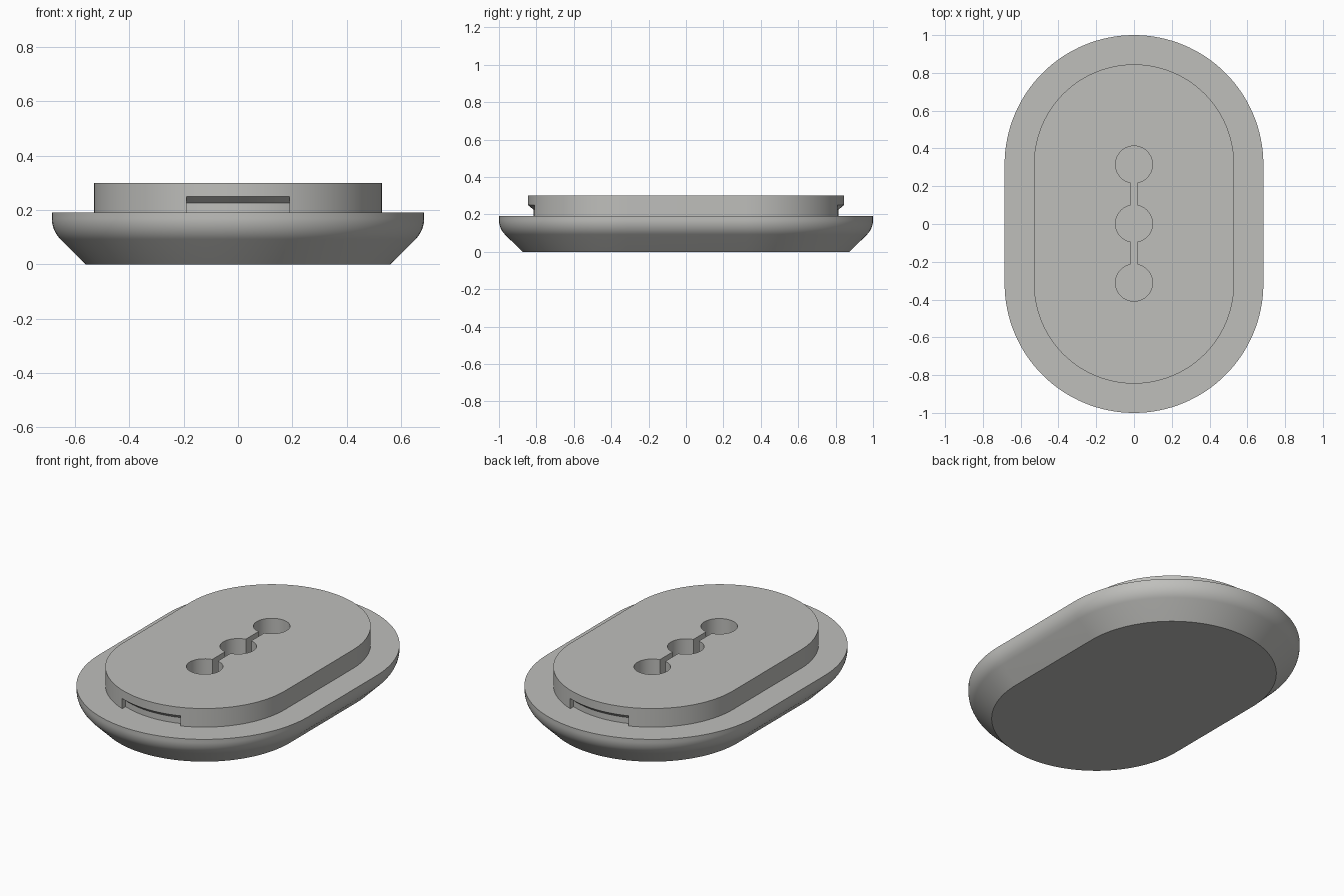
import bpy, bmesh, math

if "Cube" in bpy.data.objects:
    bpy.data.objects.remove(bpy.data.objects["Cube"])

STRAIGHT = 0.315      # half length of the straight sides
TOP, LEDGE = 0.30, 0.19

body = bpy.data.materials.new("warm grey")
body.diffuse_color = (0.52, 0.52, 0.50, 1)
body.use_nodes = True
body.node_tree.nodes["Principled BSDF"].inputs["Base Color"].default_value = body.diffuse_color


def loft(name, rings):
    """Skin equal-length closed rings of points and cap both ends."""
    bm = bmesh.new()
    loops = [[bm.verts.new(p) for p in ring] for ring in rings]
    n = len(loops[0])
    for a, b in zip(loops, loops[1:]):
        for i in range(n):
            j = (i + 1) % n
            bm.faces.new((a[i], a[j], b[j], b[i]))
    bm.faces.new(loops[0][::-1])
    bm.faces.new(loops[-1])
    bmesh.ops.remove_doubles(bm, verts=bm.verts, dist=1e-5)
    bmesh.ops.recalc_face_normals(bm, faces=bm.faces)
    mesh = bpy.data.meshes.new(name)
    bm.to_mesh(mesh)
    bm.free()
    mesh.materials.append(body)
    obj = bpy.data.objects.new(name, mesh)
    bpy.context.collection.objects.link(obj)
    return obj


def activate(obj):
    bpy.ops.object.select_all(action='DESELECT')
    obj.select_set(True)
    bpy.context.view_layer.objects.active = obj


def stadium(r, z, steps=64):
    pts = []
    for side in (1, -1):
        for i in range(steps + 1):
            t = math.pi * i / steps
            pts.append((side * r * math.cos(t), side * (STRAIGHT + r * math.sin(t)), z))
    return pts


def notched(r, inset, z, half=0.19, steps=24):
    """Stadium outline with a shallow step cut into each rounded end."""
    def arc(rad, x0, x1):
        t0, t1 = math.acos(x0 / rad), math.acos(x1 / rad)
        ts = [t0 + (t1 - t0) * i / steps for i in range(steps + 1)]
        return [(rad * math.cos(t), STRAIGHT + rad * math.sin(t)) for t in ts]
    end = arc(r, r, half) + arc(r - inset, half, -half) + arc(r, -half, -r)
    return [(s * x, s * y, z) for s in (1, -1) for x, y in end]


# Base: sloped underside, rounded shoulder, thin upright lip
R, r = 0.685, 0.11
profile = [(0.56, 0)]
for i in range(13):
    a = math.radians(-45 + 45 * i / 12)
    profile.append((R - r + r * math.cos(a), 0.17 + r * math.sin(a)))
profile.append((R, LEDGE))
base = loft("base", [stadium(rad, z) for rad, z in profile])

# Raised plug: undercut latch notch at both ends
plug = loft("raised_plug", [
    notched(0.53, 0.03, LEDGE), notched(0.53, 0.03, 0.225),
    notched(0.53, 0, 0.25), notched(0.53, 0, TOP)])

# Cutter: three round holes joined by a narrow slot
hole, slot, gap = 0.098, 0.018, 0.313
trim = math.asin(slot / hole)
right = []
for k in (-1, 0, 1):
    a0 = -math.pi / 2 + (trim if k > -1 else 0)
    a1 = math.pi / 2 - (trim if k < 1 else 0)
    for i in range(25):
        a = a0 + (a1 - a0) * i / 24
        right.append((hole * math.cos(a), k * gap + hole * math.sin(a) + 0.002))
outline = right + [(-x, y) for x, y in right[-2:0:-1]]
cutter = loft("hole_cutter", [[(x, y, z) for x, y in outline] for z in (0.1, 0.4)])
cutter.hide_render = True

activate(plug)
mod = plug.modifiers.new("holes", 'BOOLEAN')
mod.operation, mod.solver, mod.object = 'DIFFERENCE', 'EXACT', cutter
bpy.ops.object.modifier_apply(modifier=mod.name)
bpy.data.objects.remove(cutter)

# Drop the hidden underside of the plug; the base is the hole floor
bm = bmesh.new()
bm.from_mesh(plug.data)
hidden = [f for f in bm.faces if all(v.co.z < LEDGE + 0.001 for v in f.verts)]
bmesh.ops.delete(bm, geom=hidden, context='FACES')
bm.to_mesh(plug.data)
bm.free()

for obj in (base, plug):
    activate(obj)
    bpy.ops.object.shade_smooth_by_angle(angle=math.radians(30))
